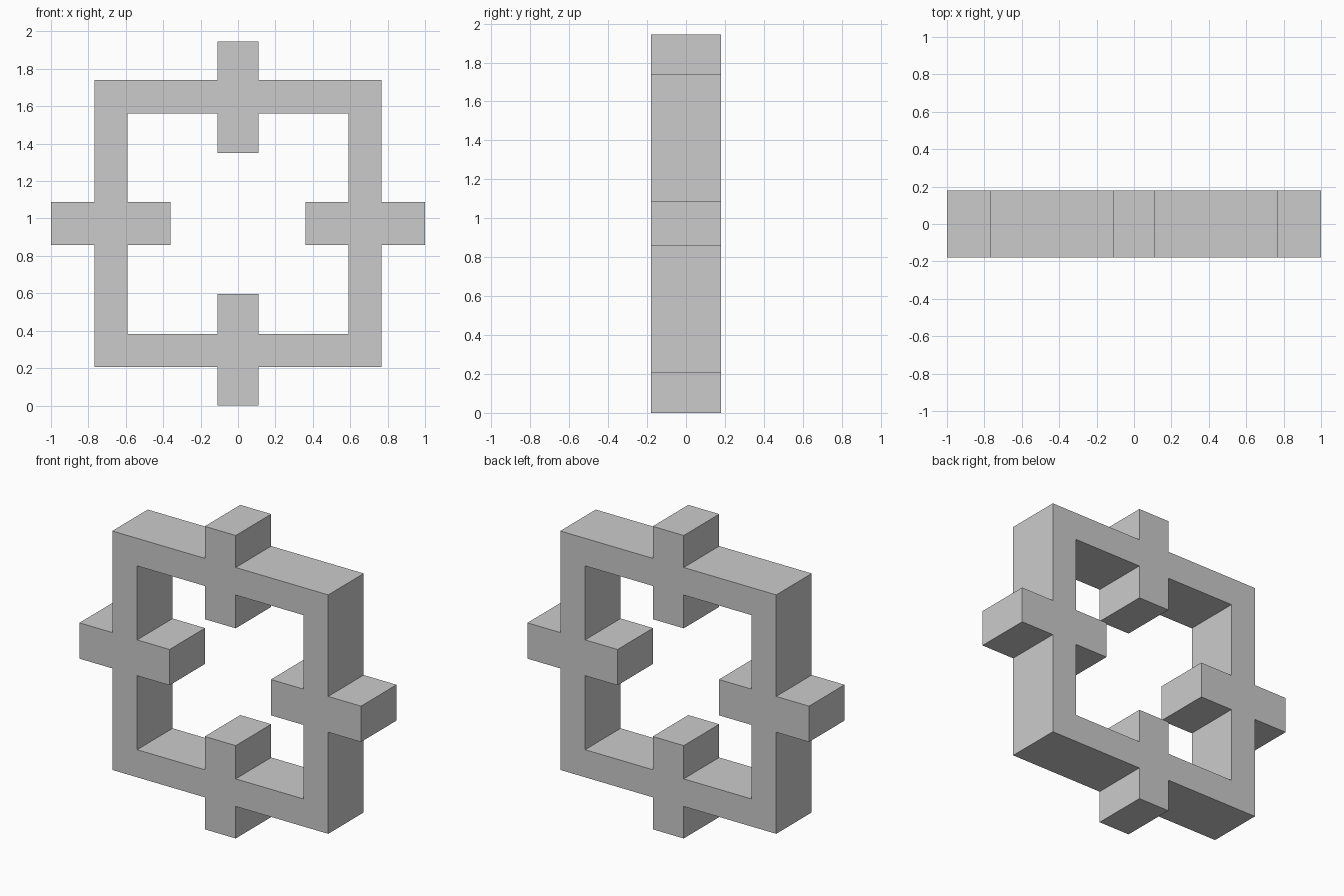
import bpy, bmesh

if "Cube" in bpy.data.objects:
    bpy.data.objects.remove(bpy.data.objects["Cube"], do_unlink=True)

HALF_DEPTH = 0.18
CENTRE_Z = 0.9725
TAB_X, TAB_Z = 0.11, 0.115      # half widths of the upright and sideways tabs


def material(name, colour):
    mat = bpy.data.materials.new(name)
    mat.use_nodes = True
    mat.diffuse_color = colour
    mat.node_tree.nodes["Principled BSDF"].inputs["Base Color"].default_value = colour
    return mat


def mirrored_loop(side, tab_x, tab_z):
    """Square outline with a tab end on each side, from one mirrored quarter."""
    quarter = [(tab_x, TAB_Z), (side, TAB_Z), (side, side),
               (TAB_X, side), (TAB_X, tab_z)]
    half = quarter + [(-x, z) for x, z in reversed(quarter)]
    return half + [(x, -z) for x, z in reversed(half)]


# Outer and inner outlines, filled between and extruded
curve = bpy.data.curves.new("frame_outline", "CURVE")
curve.dimensions = "2D"
curve.fill_mode = "BOTH"
curve.extrude = HALF_DEPTH
for loop in (mirrored_loop(0.767, 1.0, CENTRE_Z), mirrored_loop(0.59, 0.36, 0.3765)):
    spline = curve.splines.new("POLY")
    spline.points.add(len(loop) - 1)
    for point, (x, z) in zip(spline.points, loop):
        point.co = (x, z, 0, 1)
    spline.use_cyclic_u = True

outline = bpy.data.objects.new("frame_outline", curve)
bpy.context.collection.objects.link(outline)
bpy.context.view_layer.update()
depsgraph = bpy.context.evaluated_depsgraph_get()
mesh = bpy.data.meshes.new_from_object(outline.evaluated_get(depsgraph))
bpy.data.objects.remove(outline, do_unlink=True)

# Stand the frame upright as one clean solid
bm = bmesh.new()
bm.from_mesh(mesh)
bmesh.ops.remove_doubles(bm, verts=bm.verts, dist=0.0005)
for v in bm.verts:
    x, z, y = v.co
    v.co = (x, -y, z + CENTRE_Z)
bmesh.ops.recalc_face_normals(bm, faces=bm.faces)
for f in bm.faces:
    f.smooth = False
    f.material_index = 0
bm.to_mesh(mesh)
bm.free()

mesh.name = "tabbed_frame"
mesh.materials.clear()
mesh.materials.append(material("light_grey", (0.6, 0.6, 0.6, 1)))
frame = bpy.data.objects.new("tabbed_frame", mesh)
bpy.context.collection.objects.link(frame)
